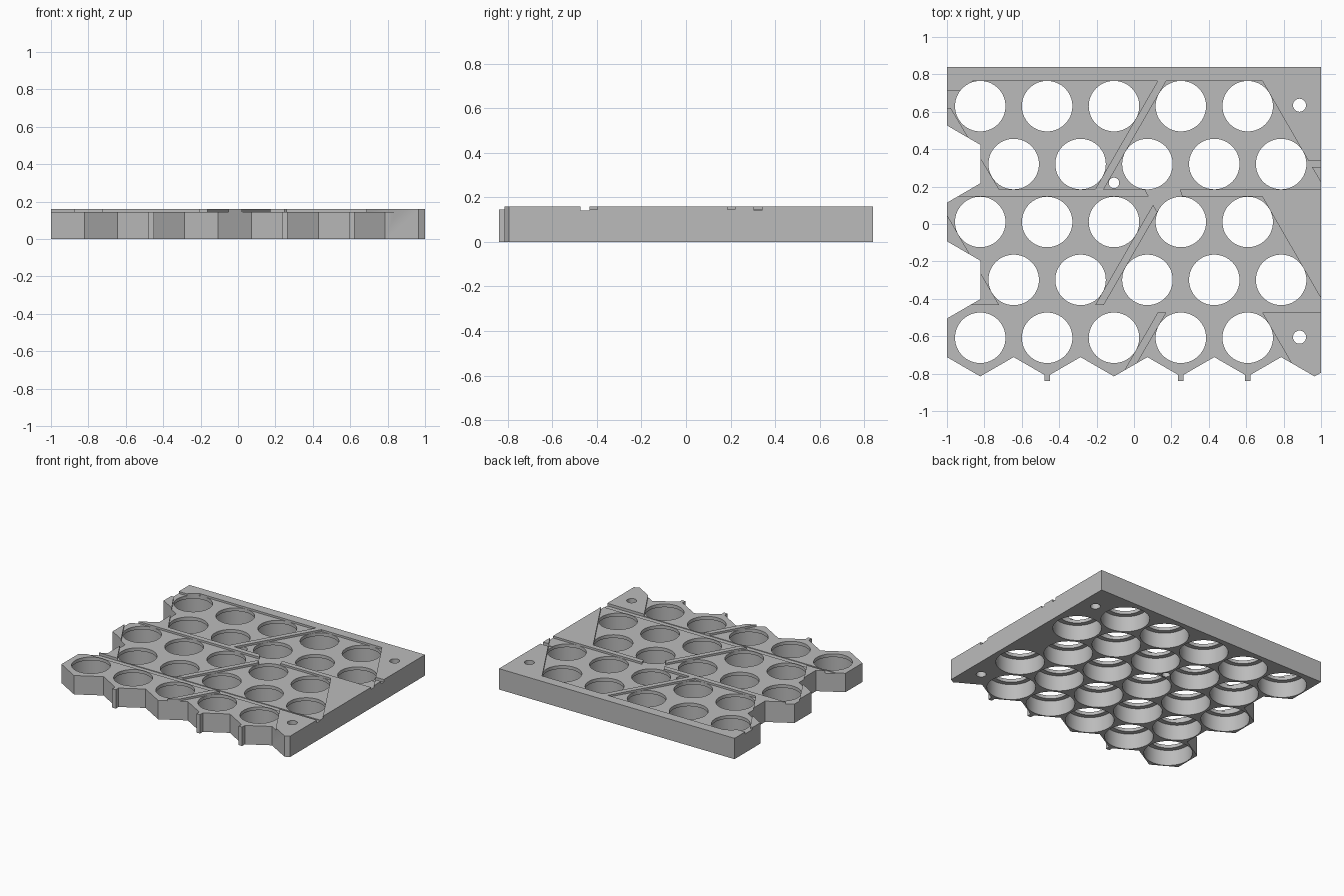
import bpy, bmesh, math

old = bpy.data.objects.get("Cube")
if old:
    bpy.data.objects.remove(old, do_unlink=True)

PITCH = 0.3575                 # spacing of the cells
ROW = PITCH * math.sqrt(3) / 2
APEX = PITCH / math.sqrt(3)    # hexagon corner radius
BORE, MOUTH = 0.17, 0.135      # cell socket and lip opening
TOP, FLOOR, LEDGE = 0.16, 0.145, 0.12
X0, Y0 = -0.822, 0.63          # first cell
SLANT = 1 / math.sqrt(3)
rows = [Y0 - i * ROW for i in range(5)]
cells = [(X0 + PITCH * (c + 0.5 * (r % 2)), y) for r, y in enumerate(rows) for c in range(5)]


def prism(bm, points, z0, z1):
    """Extrude a flat outline between two heights."""
    face = bm.faces.new([bm.verts.new((x, y, z0)) for x, y in points])
    ext = bmesh.ops.extrude_face_region(bm, geom=[face])
    new = [v for v in ext["geom"] if isinstance(v, bmesh.types.BMVert)]
    bmesh.ops.translate(bm, verts=new, vec=(0, 0, z1 - z0))


def circle(x, y, r, n=64):
    return [(x + r * math.cos(math.tau * i / n), y + r * math.sin(math.tau * i / n)) for i in range(n)]


def box(x0, x1, y0, y1):
    return [(x0, y0), (x1, y0), (x1, y1), (x0, y1)]


def make(name, outlines, z0, z1):
    bm = bmesh.new()
    for points in outlines:
        prism(bm, points, z0, z1)
    bmesh.ops.recalc_face_normals(bm, faces=bm.faces)
    mesh = bpy.data.meshes.new(name)
    bm.to_mesh(mesh)
    bm.free()
    obj = bpy.data.objects.new(name, mesh)
    bpy.context.collection.objects.link(obj)
    return obj


def cut(body, outlines, z0, z1):
    """Subtract prisms from the body and discard the cutter."""
    cutter = make("cutter", outlines, z0, z1)
    cutter.hide_render = True
    mod = body.modifiers.new("cut", "BOOLEAN")
    mod.operation, mod.solver, mod.object = "DIFFERENCE", "EXACT", cutter
    bpy.context.view_layer.update()
    graph = bpy.context.evaluated_depsgraph_get()
    mesh = bpy.data.meshes.new_from_object(body.evaluated_get(graph))
    body.modifiers.clear()
    body.data = mesh
    bpy.data.objects.remove(cutter, do_unlink=True)


# Body outline: honeycomb edge on the front and one side, straight elsewhere
outline = [(1, 0.84), (-1, 0.84)]
inner = X0
for i, y in enumerate(rows):
    x = -1 if i % 2 == 0 else inner
    if i:
        outline.append((x, y + APEX / 2))
    outline.append((x, y - APEX / 2))
for c in range(6):
    x = X0 + c * PITCH
    outline.append((x, rows[4] - APEX))
    if c < 5:
        outline.append((x + PITCH / 2, rows[4] - APEX / 2))
outline.append((1, rows[4] - APEX + 0.02))
body = make("cell_tray", [outline], 0, TOP)

# Cell sockets from below and lip openings above
cut(body, [circle(x, y, BORE) for x, y in cells], -0.05, LEDGE)
cut(body, [circle(x, y, MOUTH) for x, y in cells], 0.05, 0.3)

# Screw holes
cut(body, [circle(0.885, 0.635, 0.035, 32), circle(0.885, -0.605, 0.035, 32),
           circle(-0.107, 0.22, 0.028, 32)], -0.05, 0.3)


def pocket(y_ref, top, bottom, left, right, left_dir, right_dir):
    """Shallow pocket with slanted ends; ends pass through left/right at y_ref."""
    def at(x, y, d):
        return x + d * (y - y_ref) * SLANT
    return [(at(left, top, left_dir), top), (at(left, bottom, left_dir), bottom),
            (at(right, bottom, right_dir), bottom), (at(right, top, right_dir), top)]


# Connector strip pockets, in two columns over three bands
off = MOUTH / math.cos(math.pi / 6)
ends = (X0 - off, X0 + 2 * PITCH + off, X0 + 3 * PITCH - off, X0 + 4 * PITCH + off)
pockets = []
for hi, lo in ((0, 1), (2, 3)):
    t, b = rows[hi] + MOUTH, rows[lo] - MOUTH
    left = pocket(rows[hi], t, b, ends[0], ends[1], -1, 1)
    if hi == 0:
        left[0:1] = [(-0.86, t), (-0.93, 0.71), (-1.05, 0.71), (-1.05, 0.62), (-0.98, 0.62)]
    pockets += [left, pocket(rows[hi], t, b, ends[2], ends[3], 1, -1)]
t = rows[4] + MOUTH
pockets.append(pocket(rows[4], t, -0.9, -1.1, ends[1], 0, 1))
pockets.append(pocket(rows[4], t, -0.9, ends[2], ends[3], 1, -1))
cut(body, pockets, FLOOR, 0.3)

# Passage joining two pockets
cut(body, [[(0.05, 0.2), (0.12, 0.07), (0.2, 0.07), (0.26, 0.14), (0.24, 0.2)]], FLOOR, 0.3)

# Wire groove and side slot
cut(body, [box(-1.1, 1.1, rows[4] + MOUTH, rows[3] - MOUTH), box(0.9, 1.1, 0.305, 0.34)], 0.14, 0.3)

# Small alignment tabs on the front edge
tabs = make("front_tabs", [box(X0 + c * PITCH - 0.015, X0 + c * PITCH + 0.015, -0.84, -0.805)
                           for c in (1, 3, 4)], 0, FLOOR)

# Material and shading
grey = bpy.data.materials.new("plain grey")
grey.use_nodes = True
colour = (0.5, 0.5, 0.5, 1)
grey.diffuse_color = colour
grey.node_tree.nodes["Principled BSDF"].inputs["Base Color"].default_value = colour
for obj in (body, tabs):
    obj.data.materials.clear()
    obj.data.materials.append(grey)
    bpy.ops.object.select_all(action="DESELECT")
    obj.select_set(True)
    bpy.context.view_layer.objects.active = obj
    bpy.ops.object.shade_smooth_by_angle(angle=math.radians(30))
